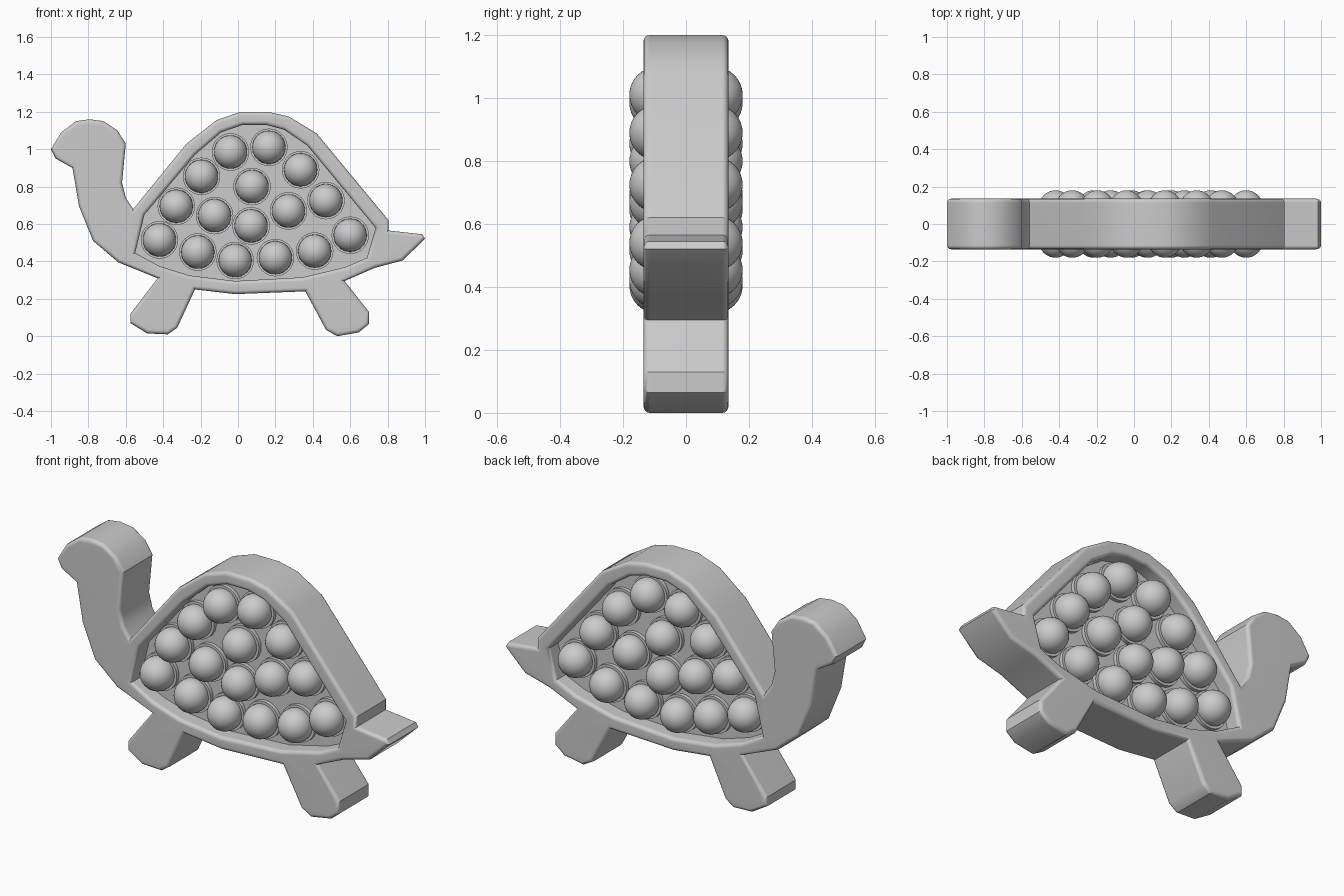
import bpy
import bmesh
import math
from mathutils import Vector, Matrix
from mathutils.geometry import tessellate_polygon

default_cube = bpy.data.objects.get("Cube")
if default_cube:
    bpy.data.objects.remove(default_cube, do_unlink=True)

HALF_DEPTH = 0.135     # half thickness of the body
PANEL_HALF = 0.05      # half thickness of the recessed panel
ROUND = 0.02           # radius of the softened rims
ROUND_STEPS = 4

grey = bpy.data.materials.new("soft_grey")
grey.use_nodes = True
grey.diffuse_color = (0.6, 0.6, 0.6, 1)
grey.node_tree.nodes["Principled BSDF"].inputs["Base Color"].default_value = grey.diffuse_color

# Side silhouette (x, z): head, neck, front leg, belly, back leg, tail, shell
silhouette = [
    (-1, 1), (-.975, .95), (-.885, .9), (-.85, .695), (-.775, .51), (-.64, .395),
    (-.43, .31), (-.575, .12), (-.575, .07), (-.485, .015), (-.375, .01),
    (-.325, .045), (-.23, .25), (-.015, .225), (.36, .24), (.47, .035),
    (.53, 0), (.645, .02), (.7, .065), (.7, .13), (.57, .295), (.73, .365),
    (.88, .405), (1, .52), (.985, .545), (.805, .565), (.805, .62), (.42, 1.085),
    (.27, 1.175), (.16, 1.2), (.015, 1.2), (-.115, 1.155), (-.275, 1.03),
    (-.56, .68), (-.6, .74), (-.62, .82), (-.6, 1.03), (-.645, 1.1),
    (-.72, 1.15), (-.795, 1.16), (-.865, 1.15), (-.945, 1.09)]

# Shell opening, listed the other way round so that insets go into the rim
opening = [
    (-.55, .445), (-.5, .65), (-.23, .97), (-.09, 1.09), (.025, 1.13),
    (.15, 1.13), (.245, 1.105), (.37, 1.02), (.735, .58), (.69, .42),
    (.575, .37), (.345, .315), (-.015, .295), (-.26, .325), (-.42, .375)]

bubble_spots = [
    (-.42, .515), (-.215, .45), (-.015, .405), (.2, .42), (.41, .455), (.6, .54),
    (-.33, .695), (-.125, .645), (.07, .59), (.27, .67), (.47, .725),
    (-.195, .855), (.075, .8), (.335, .89), (-.04, .985), (.165, 1.01)]


def inset(points, distance):
    """Move a closed outline to its left by a distance, with mitred corners."""
    result = []
    for i, point in enumerate(points):
        here = Vector(point)
        a = (here - Vector(points[i - 1])).normalized()
        b = (Vector(points[(i + 1) % len(points)]) - here).normalized()
        na, nb = Vector((-a.y, a.x)), Vector((-b.y, b.x))
        result.append(here + (na + nb) * distance / (1 + na.dot(nb)))
    return result


def rounded_wall(bm, points):
    """Wall along an outline with rounded front and back rims; returns its rims."""
    profile = []
    for step in range(ROUND_STEPS + 1):
        angle = math.pi / 2 * step / ROUND_STEPS
        profile.append((ROUND * (1 - math.sin(angle)),
                        HALF_DEPTH - ROUND * (1 - math.cos(angle))))
    profile = [(d, -y) for d, y in profile] + [(d, y) for d, y in reversed(profile)]
    loops = [[bm.verts.new((p.x, y, p.y)) for p in inset(points, d)] for d, y in profile]
    for low, high in zip(loops, loops[1:]):
        for i in range(len(points)):
            bm.faces.new((low[i - 1], low[i], high[i], high[i - 1]))
    return loops[0], loops[-1]


def finish(name, bm):
    """Turn a bmesh into a smooth-shaded object with flat faces kept flat."""
    bmesh.ops.recalc_face_normals(bm, faces=bm.faces[:])
    mesh = bpy.data.meshes.new(name)
    bm.to_mesh(mesh)
    bm.free()
    mesh.materials.append(grey)
    obj = bpy.data.objects.new(name, mesh)
    bpy.context.collection.objects.link(obj)
    bpy.ops.object.select_all(action='DESELECT')
    obj.select_set(True)
    bpy.context.view_layer.objects.active = obj
    bpy.ops.object.shade_smooth_by_angle(angle=math.radians(30))
    return obj


# Body: outer wall, opening wall, and the flat frame joining them on each side
bm = bmesh.new()
outer_rims = rounded_wall(bm, silhouette)
inner_rims = rounded_wall(bm, opening)
for outer, inner in zip(outer_rims, inner_rims):
    rim = outer + inner
    flat = [[Vector((v.co.x, v.co.z, 0)) for v in loop] for loop in (outer, inner)]
    for triangle in tessellate_polygon(flat):
        bm.faces.new([rim[i] for i in triangle])
body = finish("turtle_body", bm)
normals = body.modifiers.new("flat_sides", 'WEIGHTED_NORMAL')
normals.keep_sharp = True

# Recessed panel filling the opening
bm = bmesh.new()
front = [bm.verts.new((x, -PANEL_HALF, z)) for x, z in opening]
back = [bm.verts.new((x, PANEL_HALF, z)) for x, z in opening]
bm.faces.new(front)
bm.faces.new(back)
for i in range(len(opening)):
    bm.faces.new((front[i - 1], front[i], back[i], back[i - 1]))
finish("shell_panel", bm)

# One push bubble: a dome on a low collar, facing the front
bm = bmesh.new()
turn = Matrix.Rotation(math.pi / 2, 4, 'X')
bmesh.ops.create_uvsphere(bm, u_segments=32, v_segments=16, radius=0.089,
                          matrix=Matrix.Translation((0, -0.091, 0)) @ turn)
bmesh.ops.create_cone(bm, cap_ends=True, segments=32, radius1=0.1, radius2=0.1, depth=0.03,
                      matrix=Matrix.Translation((0, -PANEL_HALF - 0.005, 0)) @ turn)
bubble = finish("front_bubble", bm)

# Repeat the bubble over both sides of the shell
for number, (x, z) in enumerate(bubble_spots):
    for side, spin in (("front", 0), ("back", math.pi)):
        first = number == 0 and side == "front"
        copy = bubble if first else bubble.copy()
        copy.name = side + "_bubble"
        copy.location = (x, 0, z)
        copy.rotation_euler = (0, 0, spin)
        if not first:
            bpy.context.collection.objects.link(copy)
